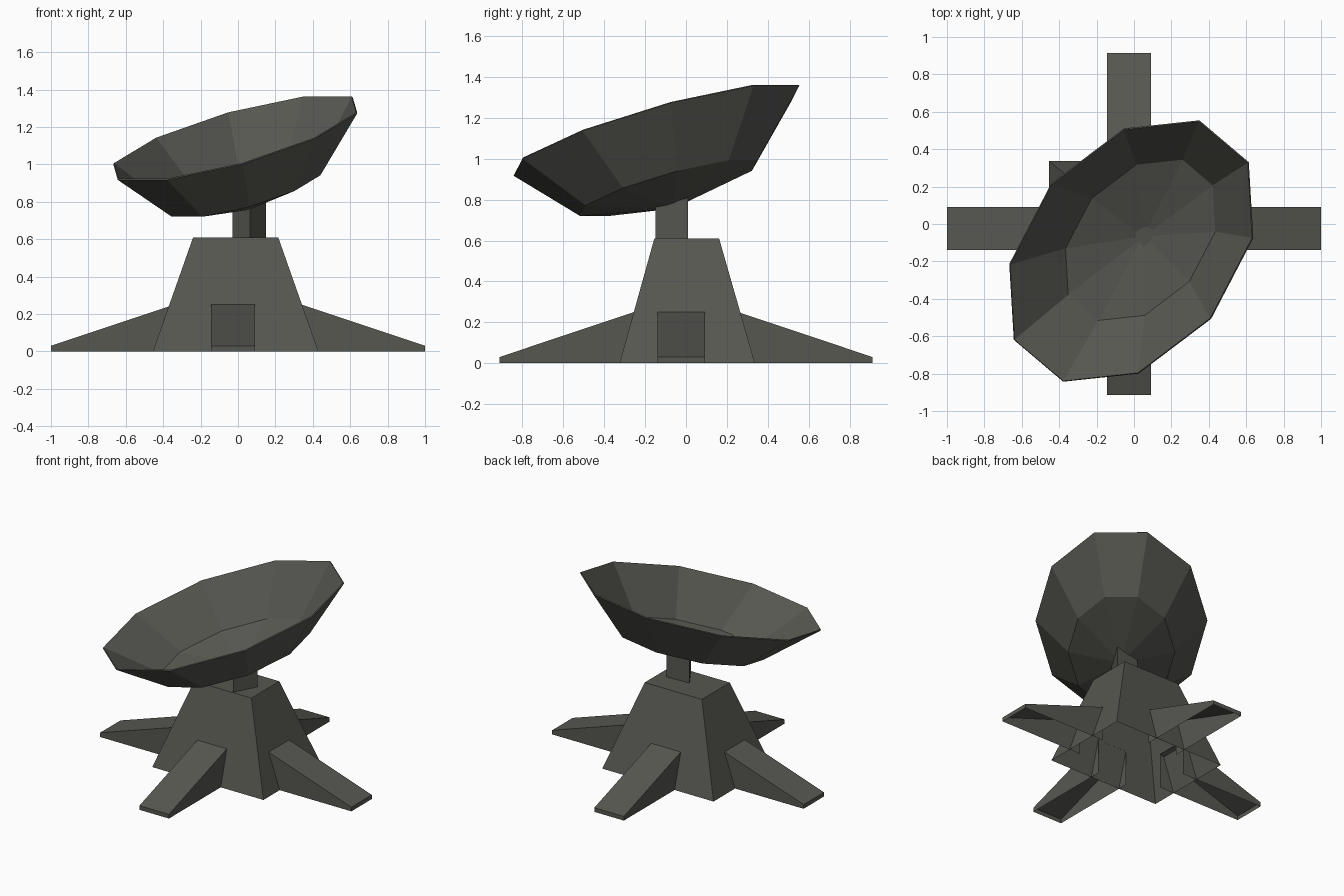
import bpy, math
from mathutils import Vector

if "Cube" in bpy.data.objects:
    bpy.data.objects.remove(bpy.data.objects["Cube"])

grey = bpy.data.materials.new("dark_warm_grey")
grey.diffuse_color = (0.095, 0.095, 0.083, 1)
grey.use_nodes = True
grey.node_tree.nodes["Principled BSDF"].inputs["Base Color"].default_value = grey.diffuse_color


def make(name, verts, faces):
    me = bpy.data.meshes.new(name)
    me.from_pydata([tuple(v) for v in verts], [], faces)
    me.materials.append(grey)
    ob = bpy.data.objects.new(name, me)
    bpy.context.collection.objects.link(ob)
    return ob


def rect(x0, x1, y0, y1, z):
    return [(x0, y0, z), (x1, y0, z), (x1, y1, z), (x0, y1, z)]


# Tapered base, open underneath
sides = [(i, (i + 1) % 4, 4 + (i + 1) % 4, 4 + i) for i in range(4)]
make("base", rect(-0.455, 0.43, -0.325, 0.337, 0) + rect(-0.24, 0.215, -0.155, 0.162, 0.61),
     sides + [(4, 5, 6, 7)])


# Four wedge legs, open underneath and where they enter the base
def leg(name, along_x, sign, inner, outer, lo, hi):
    pts = []
    for w in (lo, hi):
        for d, z in ((inner, 0), (outer, 0), (outer, 0.03), (inner, 0.25)):
            pts.append((sign * d, w, z) if along_x else (w, sign * d, z))
    faces = [(0, 1, 2, 3), (7, 6, 5, 4), (1, 5, 6, 2), (2, 6, 7, 3)]
    if along_x != (sign > 0):
        faces = [f[::-1] for f in faces]
    make(name, pts, faces)


for s, side in ((1, "right"), (-1, "left")):
    leg(side + "_leg", True, s, 0.34, 1.0, -0.14, 0.092)
for s, side in ((1, "back"), (-1, "front")):
    leg(side + "_leg", False, s, 0.255, 0.913, -0.145, 0.09)

# Three-sided post, its top cut to the slope of the dish
foot = [(0.065, -0.15), (0.15, 0.01), (-0.03, 0.002)]
tops = (0.762, 0.81, 0.778)
make("post", [(x, y, 0.6) for x, y in foot] + [(x, y, z) for (x, y), z in zip(foot, tops)],
     [(i, (i + 1) % 3, 3 + (i + 1) % 3, 3 + i) for i in range(3)] + [(3, 4, 5), (2, 1, 0)])

# Tilted oval dish: ten-sided rim, ten-sided inner ring, shallow pointed floor
LONG, SHORT = Vector((0.52, 0.615, 0.231)), Vector((0.425, -0.36, 0))


def ring(centre, scale):
    angles = [math.radians(18 + 36 * k) for k in range(10)]
    return [Vector(centre) + scale * (LONG * math.cos(t) + SHORT * math.sin(t)) for t in angles]


verts = ring((-0.015, -0.145, 1.14), 1.0) + ring((0.035, -0.085, 0.86), 0.62)
verts.append(Vector((0.053, -0.065, 0.76)))
faces = []
for i in range(10):
    j = (i + 1) % 10
    faces += [(i, 10 + i, 10 + j, j)[::-1], (10 + i, 20, 10 + j)[::-1]]
dish = make("dish", verts, faces)
sol = dish.modifiers.new("thin_shell", 'SOLIDIFY')
sol.thickness = 0.008
sol.offset = 0
